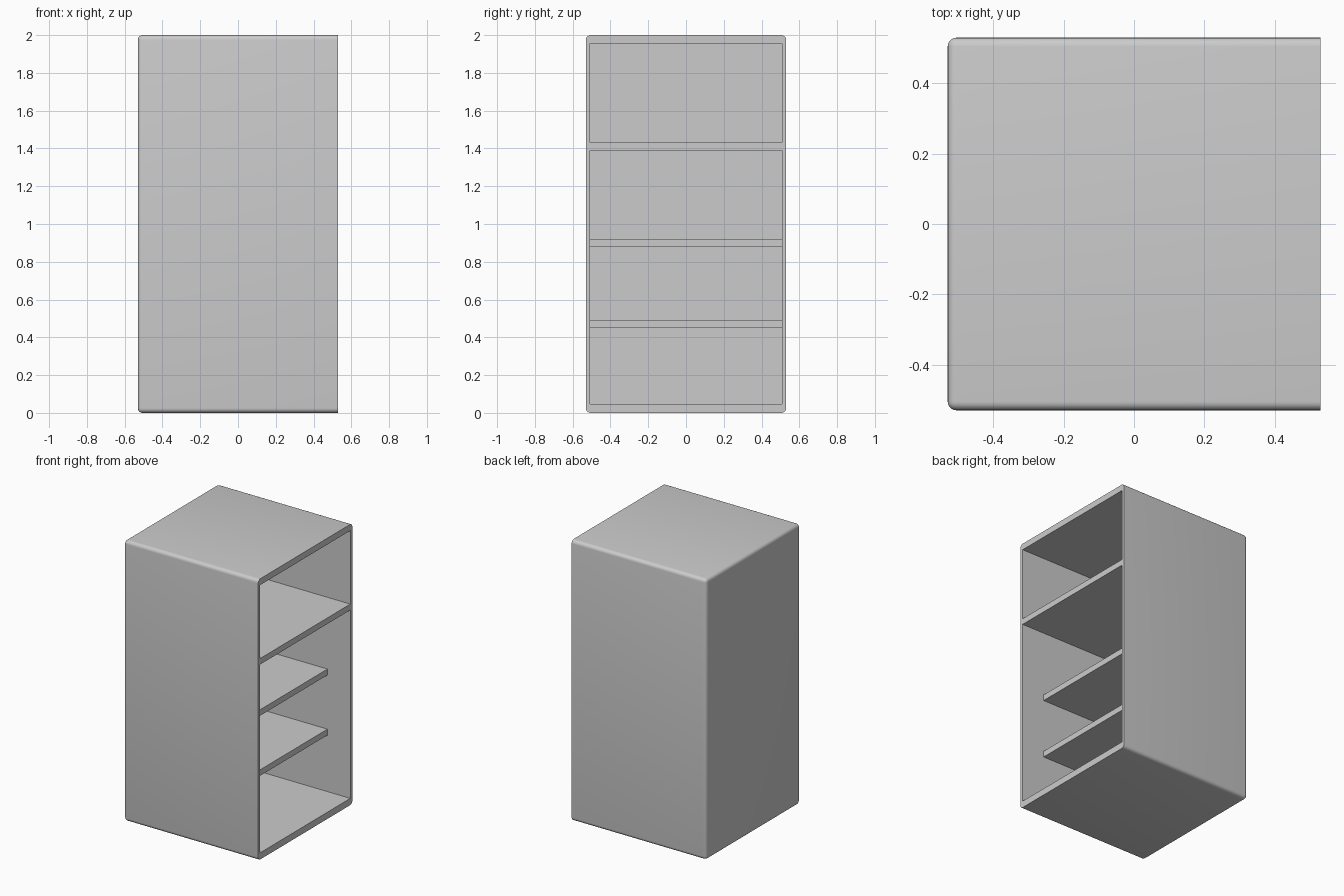
import bpy, bmesh, math

if "Cube" in bpy.data.objects:
    bpy.data.objects.remove(bpy.data.objects["Cube"])

HALF = 0.53        # outer half width and half depth
INNER = 0.507      # inner half width between the side walls
BACK = -0.505      # inner face of the closed back panel
ROUND = 0.025


def box(name, x, y, z, rounded=False):
    """Axis-aligned box from (min, max) ranges; rounds all edges not on the open +x side."""
    bm = bmesh.new()
    bmesh.ops.create_cube(bm, size=1)
    for v in bm.verts:
        v.co = [r[0] if c < 0 else r[1] for c, r in zip(v.co, (x, y, z))]
    if rounded:
        edges = [e for e in bm.edges if min(v.co.x for v in e.verts) < x[1] - 0.01]
        bmesh.ops.bevel(bm, geom=edges, offset=ROUND, segments=5, profile=0.5,
                        affect='EDGES', clamp_overlap=True)
    bmesh.ops.recalc_face_normals(bm, faces=bm.faces)
    mesh = bpy.data.meshes.new(name)
    bm.to_mesh(mesh)
    bm.free()
    obj = bpy.data.objects.new(name, mesh)
    bpy.context.collection.objects.link(obj)
    return obj


# Cabinet shell, open on the +x side
cabinet = box("cabinet_shell", (-HALF, HALF), (-HALF, HALF), (0, 2), rounded=True)
cavity = box("cavity_cutter", (BACK, HALF + 0.1), (-INNER, INNER), (0.048, 1.955))
cavity.hide_render = True
cavity.hide_viewport = True
cavity.display_type = 'WIRE'
cut = cabinet.modifiers.new("hollow", 'BOOLEAN')
cut.operation = 'DIFFERENCE'
cut.solver = 'EXACT'
cut.object = cavity

bpy.context.view_layer.objects.active = cabinet
cabinet.select_set(True)
bpy.ops.object.shade_smooth_by_angle(angle=math.radians(30))
bpy.ops.object.modifier_apply(modifier=cut.name)
bpy.data.objects.remove(cavity)

# Full-depth divider and two shallower shelves
for name, top, front in (("divider", 1.432, HALF),
                         ("upper_shelf", 0.921, 0.35),
                         ("lower_shelf", 0.493, 0.35)):
    box(name, (BACK, front), (-INNER, INNER), (top - 0.043, top))
